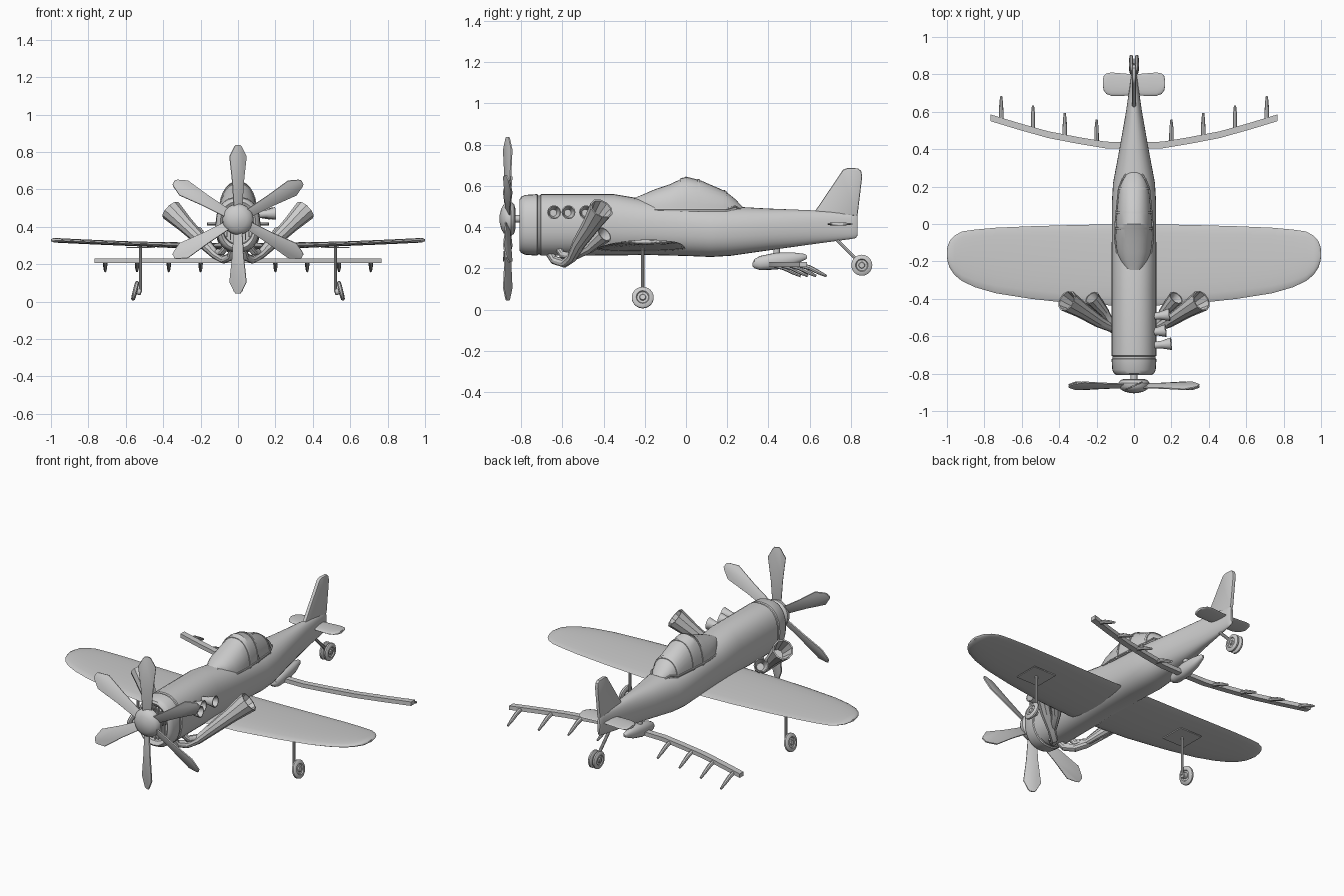
import bpy, bmesh, math
from mathutils import Vector, Matrix

if "Cube" in bpy.data.objects:
    bpy.data.objects.remove(bpy.data.objects["Cube"])

def finish(name, bm, angle=35):
    bmesh.ops.recalc_face_normals(bm, faces=bm.faces)
    me = bpy.data.meshes.new(name)
    bm.to_mesh(me)
    bm.free()
    ob = bpy.data.objects.new(name, me)
    bpy.context.collection.objects.link(ob)
    bpy.ops.object.select_all(action='DESELECT')
    ob.select_set(True)
    bpy.context.view_layer.objects.active = ob
    bpy.ops.object.shade_smooth_by_angle(angle=math.radians(angle))
    return ob

def loft(name, rings, angle=35):
    """Skin a list of closed rings and cap both ends."""
    bm = bmesh.new()
    vs = [[bm.verts.new(p) for p in r] for r in rings]
    n = len(vs[0])
    for a, b in zip(vs, vs[1:]):
        for i in range(n):
            j = (i + 1) % n
            bm.faces.new((a[i], a[j], b[j], b[i]))
    bm.faces.new(vs[0][::-1])
    bm.faces.new(vs[-1])
    return finish(name, bm, angle)

def circle(c, axis, r, n):
    m = Vector(axis).to_track_quat('Z', 'Y').to_matrix()
    return [Vector(c) + m @ Vector((r * math.cos(2 * math.pi * i / n), r * math.sin(2 * math.pi * i / n), 0))
            for i in range(n)]

def lathe(name, origin, axis, prof, n=24):
    """prof: (offset along axis, radius)"""
    a, o = Vector(axis).normalized(), Vector(origin)
    return loft(name, [circle(o + a * d, a, r, n) for d, r in prof])

def tube(name, pts, radii, n=10, hollow=0.0):
    p = [Vector(q) for q in pts]
    rings = []
    for i, r in enumerate(radii):
        t = (p[min(i + 1, len(p) - 1)] - p[max(i - 1, 0)]).normalized()
        rings.append(circle(p[i], t, r, n))
    if hollow:   # open mouth with a wall
        rings += [circle(p[-1], t, radii[-1] * .86, n), circle(p[-1] - t * hollow, t, radii[-1] * .5, n)]
    return loft(name, rings)

def prism(name, pts, thick, mat, bevel=0.0):
    """2D outline in local XY, extruded evenly along local Z."""
    bm = bmesh.new()
    f = bm.faces.new([bm.verts.new((x, y, -thick / 2)) for x, y in pts])
    r = bmesh.ops.extrude_face_region(bm, geom=[f])
    bmesh.ops.translate(bm, vec=(0, 0, thick), verts=[v for v in r['geom'] if isinstance(v, bmesh.types.BMVert)])
    if bevel:
        es = [e for e in bm.edges if abs(e.verts[0].co.z - e.verts[1].co.z) < 1e-6]
        bmesh.ops.bevel(bm, geom=es, offset=bevel, segments=2, affect='EDGES', profile=.5)
    bmesh.ops.transform(bm, matrix=mat, verts=bm.verts)
    return finish(name, bm)

def box(name, c, s):
    return prism(name, [(-s[0]/2, -s[1]/2), (s[0]/2, -s[1]/2), (s[0]/2, s[1]/2), (-s[0]/2, s[1]/2)],
                 s[2], Matrix.Translation(c))

def oval(y, w, zb, zt, n=32, e=2.3):
    """Superellipse body section at station y."""
    out = []
    for i in range(n):
        a = 2 * math.pi * i / n
        c, s = math.cos(a), math.sin(a)
        out.append((w * math.copysign(abs(c) ** (2 / e), c), y,
                    (zb + zt) / 2 + (zt - zb) / 2 * math.copysign(abs(s) ** (2 / e), s)))
    return out

def surface(name, stations, zf, tf):
    """Two-sided wing from (x, front y, rear y) stations."""
    full = [(-x, a, b) for x, a, b in reversed(stations[1:])] + stations
    rings = []
    for x, a, b in full:
        ring, n = [], 9
        for i in range(2 * n):
            ang = math.pi * i / n
            u = (1 - math.cos(ang)) / 2
            h = tf(abs(x)) * math.sin(ang) * (1.25 - .5 * u)
            ring.append((x, a + (b - a) * u, zf(abs(x)) + h))
        rings.append(ring)
    return loft(name, rings, 50)

# Fuselage with open cowl mouth and a seam groove
loft("fuselage", [oval(*s) for s in [
    (-.73, .08, .31, .51), (-.795, .083, .305, .515), (-.807, .095, .285, .535), (-.80, .106, .275, .547),
    (-.78, .116, .266, .556), (-.722, .12, .261, .56), (-.718, .115, .267, .554), (-.708, .115, .267, .554),
    (-.704, .12, .261, .56), (-.35, .12, .262, .56), (-.2, .12, .265, .535), (0, .118, .26, .515),
    (.12, .118, .255, .505), (.22, .112, .261, .5), (.4, .078, .287, .49), (.6, .043, .315, .482),
    (.8, .014, .342, .47), (.825, .012, .347, .467), (.832, .008, .36, .455)]])

# Intake grille bars and engine core
for i in range(-3, 4):
    box("grille_bar", (i * .02, -.785, .41), (.006, .01, .2 - .012 * abs(i) ** 1.6))
lathe("engine_core", (0, -.73, .43), (0, -1, 0), [(0, .055), (.04, .05), (.055, .03)])

# Propeller
lathe("propeller_shaft", (0, -.73, .44), (0, -1, 0), [(0, .018), (.11, .018)], 16)
lathe("spinner", (0, 0, .44), (0, -1, 0),
      [(.828, .05), (.834, .072), (.85, .083), (.868, .082), (.885, .07), (.897, .048), (.904, .02), (.905, .004)], 28)
half = [(.024, .05), (.034, .2), (.05, .335), (.024, .385), (.014, .397)]
blade = half + [(-w, r) for w, r in reversed(half)]
for k in range(6):
    m = (Matrix.Translation((0, -.865, .44)) @ Matrix.Rotation(k * math.pi / 3, 4, 'Y')
         @ Matrix.Rotation(math.radians(24), 4, 'Z') @ Matrix.Rotation(math.pi / 2, 4, 'X'))
    prism("propeller_blade", blade, .008, m, .002)

# Canopy: arched sections, with raised frames
CAN = [(-.25, .035, .53, .541), (-.2, .07, .495, .562), (-.15, .092, .48, .584), (-.08, .1, .475, .607),
       (0, .098, .475, .645), (.07, .092, .475, .627), (.19, .08, .475, .575), (.24, .06, .475, .535),
       (.275, .035, .475, .497)]
def arch(y, w, zb, zt, grow=0.0):
    n, w, zt = 14, w + grow, zt + grow
    return [(w * math.copysign(abs(math.cos(math.pi * i / n)) ** .9, math.cos(math.pi * i / n)), y,
             zb + (zt - zb) * math.sin(math.pi * i / n) ** .9) for i in range(n + 1)]
loft("canopy", [arch(*s) for s in CAN], 25)
def canopy_at(y):
    for a, b in zip(CAN, CAN[1:]):
        if a[0] <= y <= b[0]:
            t = (y - a[0]) / (b[0] - a[0])
            return [p + (q - p) * t for p, q in zip(a, b)]
for y in (-.03, .055, .185):
    loft("canopy_frame", [arch(*canopy_at(y), grow=.004), arch(*canopy_at(y + .012), grow=.004)])
for s in (-1, 1):
    tube("canopy_sill", [(s * (w + .001), y, .485 if 1 < i < 7 else (.5 if i == 7 else zb + .005))
                         for i, (y, w, zb, zt) in enumerate(CAN)], [.005] * len(CAN), 6)

# Wings and tail surfaces
surface("wing", [(0, -.44, 0), (.3, -.428, -.005), (.55, -.4, -.012), (.74, -.37, -.02), (.85, -.338, -.03),
                 (.92, -.305, -.04), (.96, -.272, -.062), (.985, -.235, -.09), (.997, -.2, -.12), (1, -.175, -.145)],
        lambda x: .295 + .034 * x ** 1.5, lambda x: .016 if x < .5 else (.012 if x < .99 else .006))
surface("tailplane", [(0, .69, .8), (.06, .685, .805), (.12, .685, .81), (.148, .695, .805), (.162, .715, .79),
                      (.166, .735, .77)], lambda x: .415, lambda x: .008)
to_yz = Matrix(((0, 0, 1, 0), (1, 0, 0, 0), (0, 1, 0, 0), (0, 0, 0, 1)))
prism("tail_fin", [(.61, .46), (.635, .49), (.75, .66), (.762, .678), (.785, .687), (.835, .685), (.85, .672),
                   (.855, .645), (.832, .455)], .022, to_yz, .007)

# Wheels: tyre with recessed hub
def wheel(name, c, axis, r, w):
    h = w / 2
    lathe(name, c, axis, [(-h, .002), (-h, r * .25), (-h * .5, r * .3), (-h * .5, r * .52), (-h, r * .6), (-h * .85, r * .88),
                          (-h * .4, r), (h * .4, r), (h * .85, r * .88), (h, r * .6), (h * .5, r * .52),
                          (h * .5, r * .3), (h, r * .25), (h, .002)])

for s in (-1, 1):
    # Main gear
    ax = (s * .97, 0, .24)
    wheel("main_wheel", (s * .55, -.21, .058), ax, .053, .024)
    lathe("axle_hub", (s * .548, -.21, .057), ax, [(-.032, .014), (-.028, .017), (0, .017)], 14)
    tube("gear_strut", [(s * .52, -.21, .3), (s * .52, -.21, .05)], [.008, .008])
    box("gear_plate", (s * .52, -.21, .289), (.15, .15, .006))
    # Twin tail wheels
    wheel("tail_wheel", (s * .015, .853, .215), (1, 0, 0), .051, .022)
    # Flared exhaust horns
    tube("outer_exhaust", [(s * .03, -.66, .27), (s * .04, -.64, .24), (s * .075, -.59, .225), (s * .12, -.555, .25),
                           (s * .19, -.52, .32), (s * .28, -.46, .41), (s * .36, -.41, .49)],
         [.02, .021, .022, .024, .033, .044, .06], 10, .1)
    tube("inner_exhaust", [(s * .06, -.62, .3), (s * .085, -.6, .265), (s * .12, -.54, .26), (s * .16, -.47, .3),
                           (s * .225, -.395, .365)], [.018, .018, .02, .027, .042], 10, .06)
    # Spray nozzles
    for x, y in ((.2, .43), (.37, .465), (.54, .505), (.71, .555)):
        tube("spray_nozzle", [(s * x, y, .215), (s * x, y + .045, .203), (s * x, y + .09, .18), (s * x, y + .127, .162)],
             [.012, .012, .01, .006], 8)
tube("tail_strut", [(0, .72, .35), (0, .85, .22)], [.009, .009])
tube("tail_axle", [(-.028, .853, .215), (.028, .853, .215)], [.009, .009])

# Short exhaust stubs on one side
for x, y in ((.2, -.64), (.17, -.57), (.19, -.485)):
    tube("exhaust_stub", [(.09, y - .01, .465), (x - .05, y - .005, .468), (x, y, .472)], [.018, .021, .034], 12, .04)

# Spray boom, pod and hanger
boom = [(.03, .42), (.15, .422), (.3, .447), (.46, .478), (.62, .523), (.768, .568)]
boom = [(-x, y) for x, y in reversed(boom)] + boom
loft("spray_boom", [[(x, y - .018, .206), (x, y + .018, .206), (x, y + .018, .23), (x, y - .018, .23)] for x, y in boom])
loft("spray_pod", [oval(y, w, zb, zt, 16) for y, w, zb, zt in [
    (.322, .008, .212, .225), (.332, .022, .2, .245), (.36, .032, .191, .26), (.44, .036, .194, .277),
    (.52, .028, .215, .277), (.575, .014, .24, .27), (.588, .006, .248, .262)]])
tube("pod_hanger", [(0, .44, .31), (0, .44, .265)], [.016, .016], 12)
